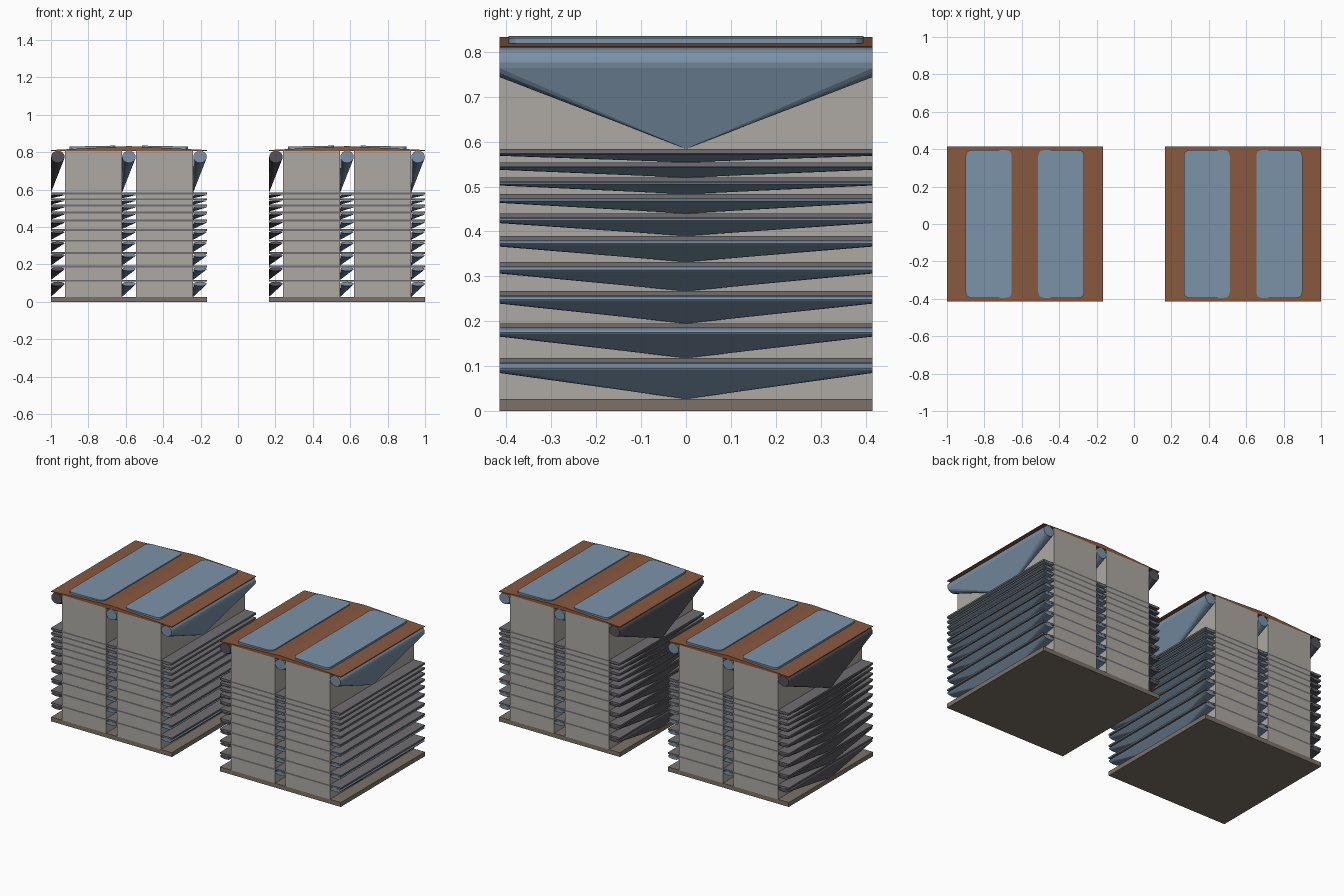
import bpy, bmesh, math
from mathutils import Matrix

if "Cube" in bpy.data.objects:
    bpy.data.objects.remove(bpy.data.objects["Cube"])

HX, HY = 0.417, 0.415           # half footprint of one building
CENTRES = (-0.583, 0.583)
SLAB = 0.01
LEVELS = [0.027, 0.118, 0.195, 0.267, 0.332, 0.39, 0.44, 0.483, 0.52, 0.554, 0.584, 0.818]
BLOCKS = [(-0.342, -0.037), (0.037, 0.342)]


def mat(name, rgb):
    m = bpy.data.materials.new(name)
    m.diffuse_color = (*rgb, 1)
    m.use_nodes = True
    m.node_tree.nodes["Principled BSDF"].inputs["Base Color"].default_value = m.diffuse_color
    return m


STONE = mat("base_stone", (0.2, 0.17, 0.14))
WALL = mat("wall_grey", (0.42, 0.4, 0.37))
PLATE = mat("plate_grey", (0.16, 0.155, 0.165))
DARK = mat("dark_grey", (0.09, 0.085, 0.1))
BLUE = mat("steel_blue", (0.2, 0.29, 0.39))
RUST = mat("rust_brown", (0.25, 0.1, 0.05))


def box(bm, x0, x1, y0, y1, z0, z1):
    m = Matrix.Translation(((x0 + x1) / 2, (y0 + y1) / 2, (z0 + z1) / 2)) @ \
        Matrix.Diagonal((x1 - x0, y1 - y0, z1 - z0, 1))
    return bmesh.ops.create_cube(bm, size=1, matrix=m)["verts"]


def louver(bm, x, z0, z1, sides=16):
    # roller along y with a pointed wedge reaching down to one low point
    r, h = 0.036, z1 - z0
    rz = h * 0.144
    pts = [bm.verts.new((x - 0.037, 0, z0))]
    for y in (-HY, HY):
        for i in range(sides):
            a = 2 * math.pi * i / sides
            pts.append(bm.verts.new((x + r * math.cos(a), y, z1 - rz + rz * math.sin(a))))
    res = bmesh.ops.convex_hull(bm, input=pts)
    junk = {g for k in ("geom_interior", "geom_unused") for g in res[k]
            if isinstance(g, bmesh.types.BMVert)}
    bmesh.ops.delete(bm, geom=list(junk), context='VERTS')


def extrude_profile(bm, pts, vec):
    f = bm.faces.new([bm.verts.new(p) for p in pts])
    new = bmesh.ops.extrude_face_region(bm, geom=[f])["geom"]
    vs = [g for g in new if isinstance(g, bmesh.types.BMVert)]
    bmesh.ops.translate(bm, verts=vs, vec=vec)
    return [v for v in f.verts] + vs


def finish(name, bm, material):
    # one linked copy of the part for each building
    bmesh.ops.recalc_face_normals(bm, faces=bm.faces)
    me = bpy.data.meshes.new(name)
    bm.to_mesh(me)
    bm.free()
    me.materials.append(material)
    for side, cx in zip(("left", "right"), CENTRES):
        ob = bpy.data.objects.new(f"{name}_{side}", me)
        ob.location.x = cx
        bpy.context.collection.objects.link(ob)


# base slab
bm = bmesh.new()
box(bm, -HX, HX, -HY, HY, 0, LEVELS[0])
finish("base", bm, STONE)

# wall blocks, one pair per storey
bm = bmesh.new()
for z0, z1 in zip(LEVELS, LEVELS[1:]):
    for x0, x1 in BLOCKS:
        box(bm, x0, x1, -HY, HY, z0, z1 - SLAB)
finish("wall_blocks", bm, WALL)

# thin floor plates
bm = bmesh.new()
for z in LEVELS[1:-1]:
    box(bm, -HX, HX, -HY, HY, z - SLAB, z)
finish("floor_plates", bm, PLATE)

# louvers in the two side strips and the middle gap
for name, x, m in (("outer_left_louvers", -0.38, DARK),
                   ("middle_louvers", 0.0, BLUE),
                   ("outer_right_louvers", 0.38, BLUE)):
    bm = bmesh.new()
    for z0, z1 in zip(LEVELS, LEVELS[1:]):
        louver(bm, x, z0, z1 - SLAB)
    finish(name, bm, m)

# low gabled roof
bm = bmesh.new()
prof = [(-HX, 0.808), (HX, 0.808), (HX, 0.812), (0, 0.833), (-HX, 0.812)]
extrude_profile(bm, [(x, -HY, z) for x, z in prof], (0, 2 * HY, 0))
finish("roof", bm, RUST)

# two rounded roof panels, slightly tilted with the roof
bm = bmesh.new()
for s in (-1, 1):
    cx, hw, hl, r = s * 0.194, 0.123, 0.395, 0.03
    pts = []
    for sx, sy, a0 in ((1, 1, 0), (-1, 1, 90), (-1, -1, 180), (1, -1, 270)):
        for k in range(4):
            a = math.radians(a0 + 30 * k)
            pts.append((cx + sx * (hw - r) + r * math.cos(a),
                        sy * (hl - r) + r * math.sin(a), 0.821))
    for v in extrude_profile(bm, pts, (0, 0, 0.012)):
        v.co.z -= (abs(v.co.x) - 0.194) * 0.02
finish("roof_panels", bm, BLUE)
